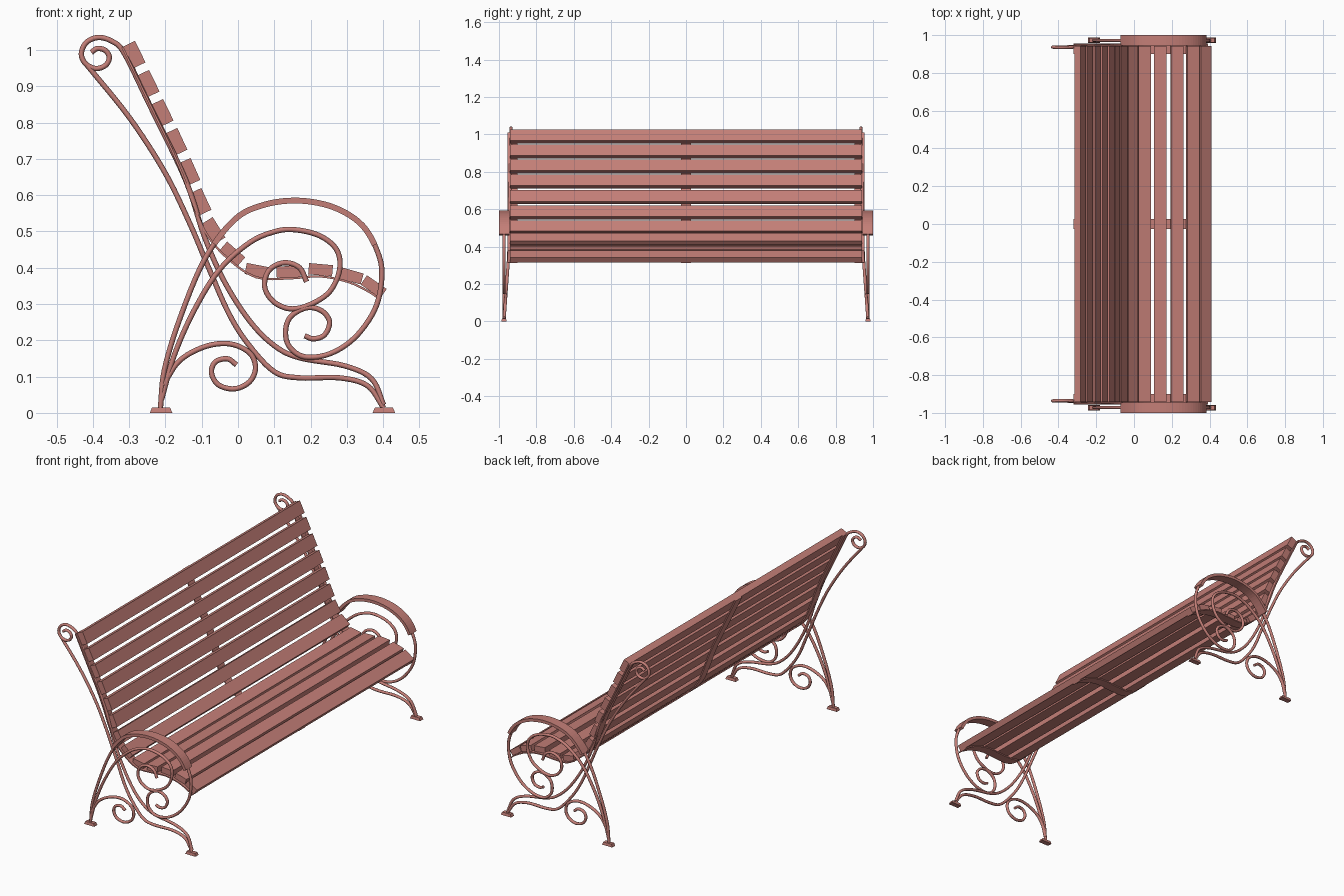
import bpy, bmesh, math
from mathutils import Vector

if "Cube" in bpy.data.objects:
    bpy.data.objects.remove(bpy.data.objects["Cube"])

mat = bpy.data.materials.new("dusty red")
mat.diffuse_color = (0.55, 0.21, 0.185, 1)
mat.use_nodes = True
mat.node_tree.nodes["Principled BSDF"].inputs["Base Color"].default_value = mat.diffuse_color


def finish(name, bm):
    bmesh.ops.recalc_face_normals(bm, faces=bm.faces)
    me = bpy.data.meshes.new(name)
    bm.to_mesh(me)
    bm.free()
    me.materials.append(mat)
    ob = bpy.data.objects.new(name, me)
    bpy.context.collection.objects.link(ob)
    return ob


def smooth_path(p, steps=6):
    """Catmull-Rom through (x, z) points."""
    p = [Vector(q) for q in p]
    e = [2 * p[0] - p[1]] + p + [2 * p[-1] - p[-2]]
    out = []
    for i in range(1, len(e) - 2):
        a, b, c, d = e[i - 1:i + 3]
        for k in range(steps):
            t = k / steps
            out.append(0.5 * (2 * b + (c - a) * t + (2 * a - 5 * b + 4 * c - d) * t * t
                              + (3 * b - a - 3 * c + d) * t ** 3))
    return out + [p[-1]]


def sweep(name, path, yfun, profile, smooth=False):
    """Sweep a (normal, y) profile along a path in the xz plane."""
    bm = bmesh.new()
    rings = []
    for i, q in enumerate(path):
        t = (path[min(i + 1, len(path) - 1)] - path[max(i - 1, 0)]).normalized()
        n = Vector((-t.y, t.x))
        rings.append([bm.verts.new((q.x + n.x * a, yfun(q.y) + b, q.y + n.y * a))
                      for a, b in profile])
    m = len(profile)
    for r, s in zip(rings, rings[1:]):
        for j in range(m):
            bm.faces.new((r[j], r[(j + 1) % m], s[(j + 1) % m], s[j]))
    bm.faces.new(rings[0])
    bm.faces.new(rings[-1])
    for f in bm.faces:
        f.smooth = smooth and len(f.verts) == 4
    return finish(name, bm)


def rect(h, w):
    return [(-h / 2, -w / 2), (h / 2, -w / 2), (h / 2, w / 2), (-h / 2, w / 2)]


def px(pts):
    """Side-drawing coordinates to model units."""
    return [((a - 238.5) / 362.5, (413 - b) / 362.5) for a, b in pts]


ROUND = [(0.0073 * math.cos(k * math.pi / 5), 0.0085 * math.sin(k * math.pi / 5))
         for k in range(10)]

# Iron rod centre lines
back_rod = px([(92, 53), (98, 49), (106, 51), (110, 58), (106, 66), (96, 69), (86, 64),
               (82, 54), (87, 43), (99, 38), (113, 42), (125, 54), (150, 105), (186, 180),
               (205, 237), (225, 282), (250, 321), (275, 346), (300, 358), (345, 366),
               (372, 379), (384, 405)])
rear_rod = px([(88, 66), (130, 118), (165, 172), (190, 223), (210, 270), (230, 315),
               (250, 346), (275, 372), (300, 378), (340, 378), (368, 386), (384, 408)])
arm_rod = px([(161, 408), (165, 370), (180, 320), (205, 260), (235, 220), (265, 205),
              (300, 201), (335, 208), (363, 226), (379, 255), (382, 280), (375, 310),
              (355, 338), (330, 354), (305, 357), (290, 347), (286, 332), (291, 317),
              (307, 308), (322, 311), (330, 322), (325, 335), (314, 339), (305, 336)])
inner_rod = px([(162, 400), (175, 355), (195, 310), (220, 270), (250, 243), (275, 232),
                (295, 230), (320, 236), (337, 250), (340, 270), (330, 292), (310, 305),
                (290, 309), (273, 301), (265, 286), (270, 270), (285, 263), (300, 268),
                (307, 282)])
foot_rod = px([(164, 385), (180, 361), (205, 347), (230, 344), (250, 353), (256, 368),
               (250, 382), (235, 389), (219, 385), (212, 373), (216, 362), (228, 359),
               (237, 365)])


def lean(z):
    """The back frame leans inward as it rises."""
    if z < 0.35:
        return 0.973 - 0.025 * max(z, 0) / 0.35
    return 0.948 - 0.012 * (z - 0.35) / 0.65


# Slats: centre in side-drawing coordinates and tilt in degrees
slats = [(135, 55, -64), (149, 84, -64), (163, 113, -64), (177, 142, -65), (190, 172, -66),
         (201, 202, -65), (214, 231, -58), (233, 254, -41), (258, 271, -11), (289, 272, 2),
         (321, 270, -5), (351, 276, -16), (374, 287, -35)]
strip_pts = []
for i, (a, b, deg) in enumerate(slats):
    c = Vector(px([(a, b)])[0])
    t = Vector((math.cos(math.radians(deg)), math.sin(math.radians(deg))))
    n = Vector((-t.y, t.x))
    thick = 0.036 if i < 7 else 0.031
    sweep("back_slat" if i < 8 else "seat_slat", [c - t * 0.033, c + t * 0.033],
          lambda z: 0.0, rect(thick, 1.884))
    under = c - n * (thick / 2 + 0.003)
    if i == 0:
        strip_pts.append(under - t * 0.033)
    strip_pts.append(under)
strip_pts.append(under + t * 0.033)

# Flat support strips under the slats
strip = smooth_path(strip_pts, 4)
for y in (-0.928, 0, 0.928):
    sweep("support_strip", strip, lambda z, y=y: y, rect(0.006, 0.054))

# Flat armrest follows the top of the arm rod
arm_path = smooth_path(arm_rod)
armrest = [q for q in arm_path[:60] if q.x > -0.07 and q.y > 0.46]

for s in (-1, 1):
    for name, pts in (("back_rod", back_rod), ("rear_rod", rear_rod)):
        sweep(name, smooth_path(pts), lambda z: s * lean(z), ROUND, True)
    for name, pts in (("arm_rod", arm_rod), ("inner_scroll", inner_rod),
                      ("foot_scroll", foot_rod)):
        sweep(name, smooth_path(pts), lambda z: s * 0.972, ROUND, True)
    sweep("armrest", armrest, lambda z: s * 0.9725, rect(0.016, 0.055))
    # Tapered foot pads
    for x in (-0.212, 0.402):
        bm = bmesh.new()
        bmesh.ops.create_cube(bm, size=1)
        for v in bm.verts:
            k = 0.8 if v.co.z > 0 else 1
            v.co = (x + v.co.x * 0.062 * k, s * 0.973 + v.co.y * 0.028 * k,
                    0.0075 + v.co.z * 0.015)
        finish("foot_pad", bm)
